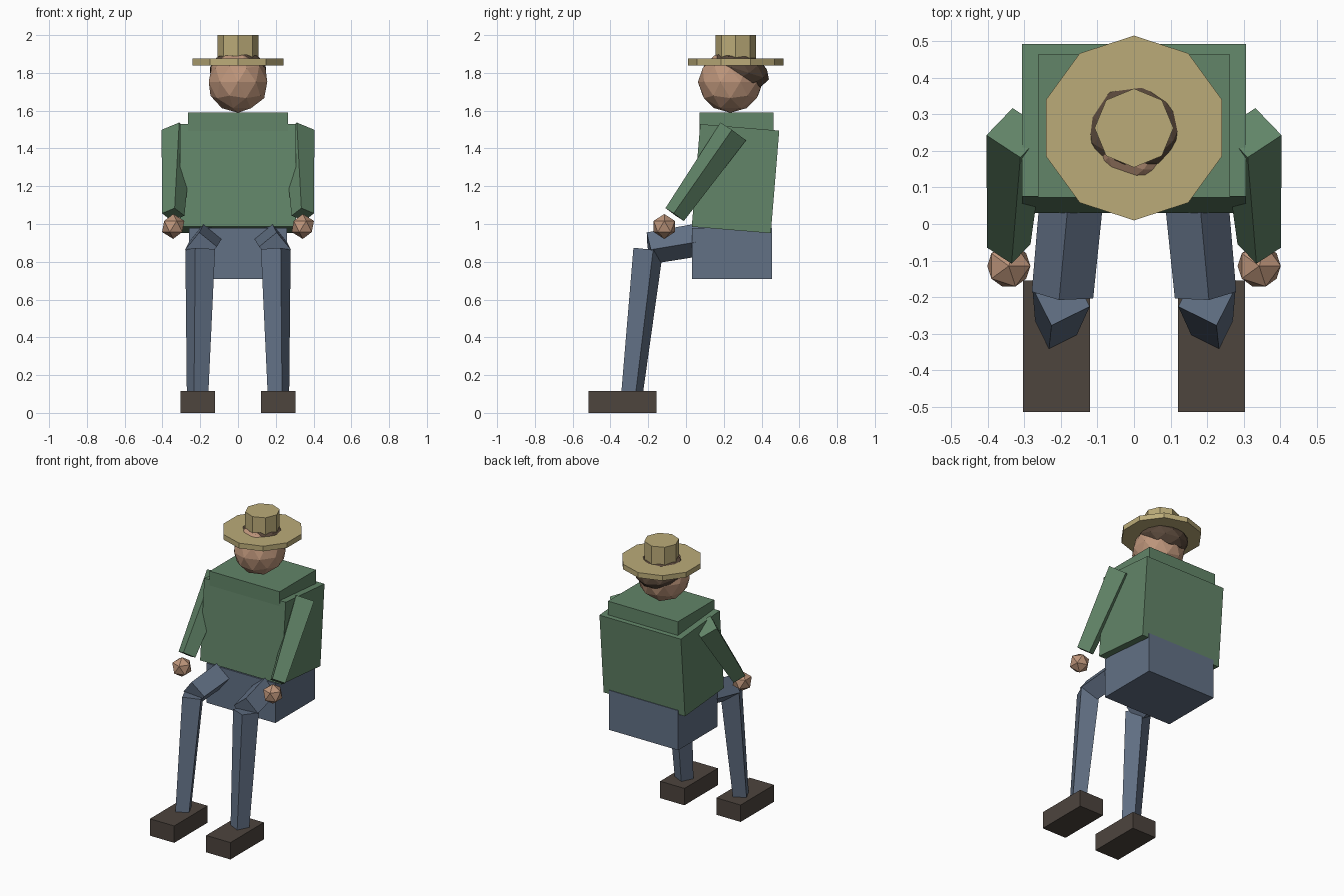
import bpy, bmesh
from math import radians
from mathutils import Vector, Matrix

if "Cube" in bpy.data.objects:
    bpy.data.objects.remove(bpy.data.objects["Cube"])


def material(name, rgb):
    m = bpy.data.materials.new(name)
    m.diffuse_color = [(c / 255) ** 2.2 for c in rgb] + [1]
    m.use_nodes = True
    m.node_tree.nodes["Principled BSDF"].inputs["Base Color"].default_value = m.diffuse_color
    return m


GREEN = material("green_cloth", (98, 132, 104))
BLUE = material("blue_denim", (98, 112, 132))
SKIN = material("skin", (188, 148, 122))
STRAW = material("straw", (186, 170, 120))
HAIR = material("dark_hair", (88, 72, 60))
LEATHER = material("dark_leather", (78, 70, 64))


def finish(name, bm, mat, matrix):
    bm.transform(matrix)
    bmesh.ops.recalc_face_normals(bm, faces=bm.faces)
    me = bpy.data.meshes.new(name)
    bm.to_mesh(me)
    bm.free()
    me.materials.append(mat)
    ob = bpy.data.objects.new(name, me)
    bpy.context.collection.objects.link(ob)
    return ob


def place(loc, size=(1, 1, 1), tilt=0):
    return (Matrix.Translation(loc) @ Matrix.Rotation(tilt, 4, 'X')
            @ Matrix.Diagonal((*size, 1)))


def box(name, loc, size, mat, tilt=0):
    bm = bmesh.new()
    bmesh.ops.create_cube(bm, size=1)
    return finish(name, bm, mat, place(loc, size, tilt))


def ball(name, loc, radii, mat, subdiv, tilt=0):
    bm = bmesh.new()
    bmesh.ops.create_icosphere(bm, subdivisions=subdiv, radius=1)
    return finish(name, bm, mat, place(loc, radii, tilt))


def rod(name, a, b, r1, r2, sides, mat, twist=0):
    a, b = Vector(a), Vector(b)
    d = b - a
    bm = bmesh.new()
    bmesh.ops.create_cone(bm, cap_ends=True, segments=sides,
                          radius1=r1, radius2=r2, depth=d.length)
    turn = Vector((0, 0, 1)).rotation_difference(d).to_matrix().to_4x4()
    m = Matrix.Translation((a + b) / 2) @ turn @ Matrix.Rotation(twist, 4, 'Z')
    return finish(name, bm, mat, m)


# Body
box("pelvis", (0, 0.243, 0.845), (0.52, 0.425, 0.27), BLUE)
box("torso", (0, 0.262, 1.24), (0.614, 0.42, 0.545), GREEN, radians(-4.7))
box("shoulders", (0, 0.268, 1.45), (0.527, 0.392, 0.28), GREEN)

# Head and hair
ball("head", (0, 0.235, 1.752), (0.163, 0.172, 0.163), SKIN, 2)
ball("hair", (0, 0.287, 1.815), (0.155, 0.16, 0.095), HAIR, 2, radians(-18))

# Hat
rod("hat_brim", (0, 0.263, 1.84), (0, 0.263, 1.875), 0.253, 0.253, 10, STRAW)
rod("hat_crown", (0, 0.263, 1.86), (0, 0.263, 2.0), 0.108, 0.108, 8, STRAW)

# Limbs on both sides
for s, side in ((-1, "right"), (1, "left")):
    rod(side + "_arm", (s * 0.322, 0.25, 1.49), (s * 0.343, -0.06, 1.05),
        0.083, 0.06, 4, GREEN, s * 0.25)
    ball(side + "_hand", (s * 0.343, -0.115, 0.987), (0.066,) * 3, SKIN, 1)
    rod(side + "_thigh", (s * 0.155, 0.24, 0.945), (s * 0.196, -0.195, 0.872),
        0.089, 0.085, 4, BLUE)
    rod(side + "_shin", (s * 0.2, -0.2, 0.865), (s * 0.214, -0.286, 0.1),
        0.083, 0.06, 4, BLUE)
    box(side + "_shoe", (s * 0.212, -0.335, 0.0575), (0.183, 0.36, 0.115), LEATHER)
